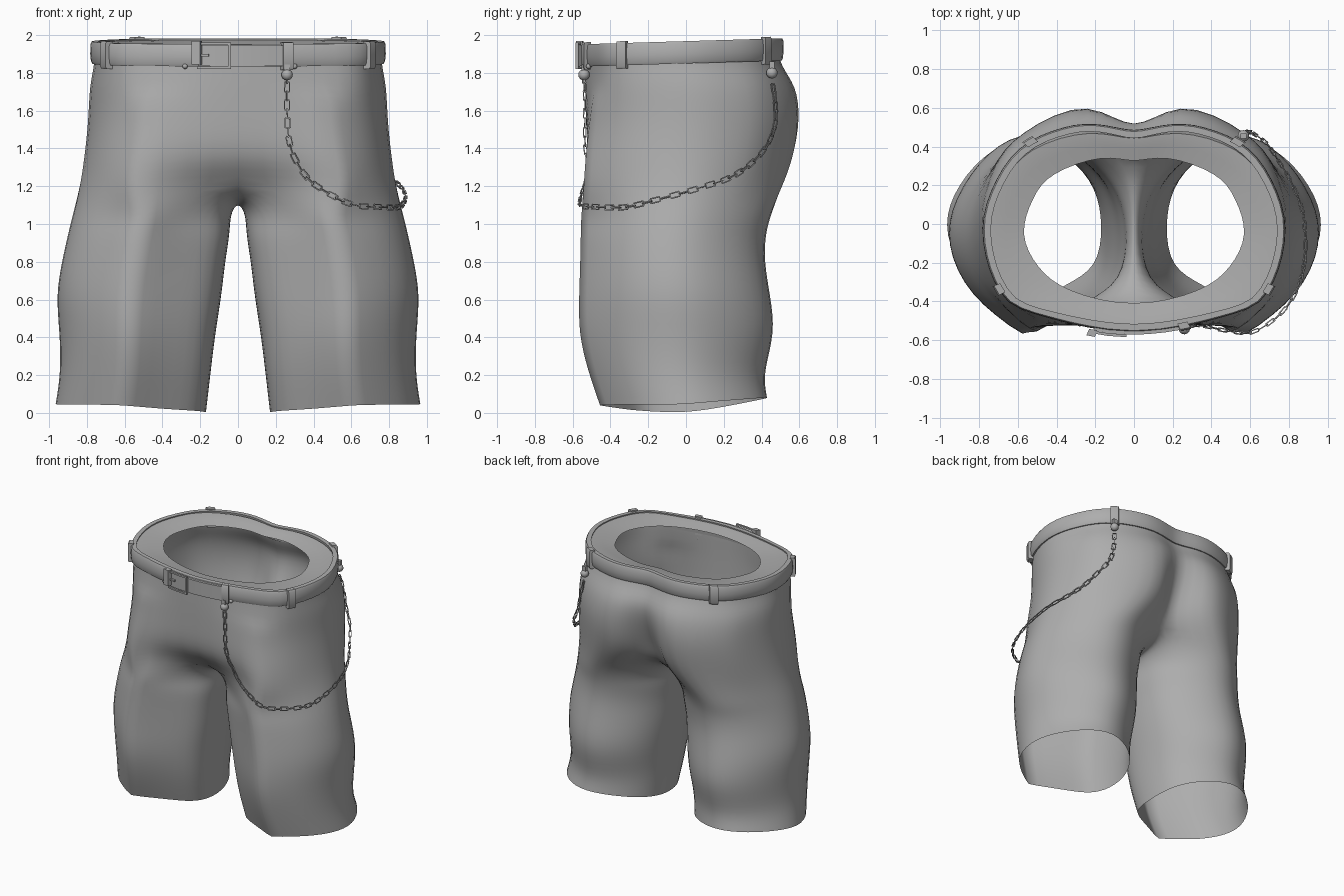
import bpy, bmesh, math
from mathutils import Vector, Matrix
from mathutils.bvhtree import BVHTree

if "Cube" in bpy.data.objects:
    bpy.data.objects.remove(bpy.data.objects["Cube"])

cloth = bpy.data.materials.new("grey cloth")
cloth.diffuse_color = (0.42, 0.42, 0.42, 1)
cloth.use_nodes = True
cloth.node_tree.nodes["Principled BSDF"].inputs["Base Color"].default_value = cloth.diffuse_color


def finish(name, bm, angle=40):
    bmesh.ops.recalc_face_normals(bm, faces=bm.faces)
    me = bpy.data.meshes.new(name)
    bm.to_mesh(me)
    bm.free()
    ob = bpy.data.objects.new(name, me)
    bpy.context.collection.objects.link(ob)
    me.materials.append(cloth)
    bpy.ops.object.select_all(action='DESELECT')
    bpy.context.view_layer.objects.active = ob
    ob.select_set(True)
    bpy.ops.object.shade_smooth_by_angle(angle=math.radians(angle))
    return ob


# ---- Shorts: half cage, front centre -> side -> back centre (+ inner thigh) ----
RIM = [(0, 0), (.57, .09), (.86, .25), (1, .48), (.91, .72), (.72, .89), (.3, 1), (0, 1)]
TORSO = [(0, 0), (.57, .01), (.87, .18), (1, .47), (.91, .72), (.72, .88), (.3, 1), (0, 1)]
LEG = [(.25, .15), (.56, 0), (.86, .2), (1, .45), (.96, .68), (.77, .9), (.5, 1), (.22, .9),
       (.05, .72), (0, .5), (.05, .28)]
HEM = [.02, .04, .045, .045, .06, .075, .08, .06, .03, .005, .01]
# z, outer x, front y, back y, front centre depth, back centre depth
torso_rows = [(1.935, .57, -.41, .34, 0, .98), (1.96, .755, -.54, .47, 0, .97),
              (1.84, .765, -.54, .51, 0, .96), (1.72, .785, -.535, .58, 0, .94),
              (1.55, .795, -.535, .603, .005, .89), (1.36, .815, -.545, .575, .035, .84)]
pleat = [None, (.45, -.455), (.45, -.46), (.46, -.48), (.49, -.508), (.52, -.53)]
# z, inner x, outer x, front y, back y
leg_rows = [(1.05, .035, .868, -.553, .45), (.94, .048, .895, -.557, .425),
            (.8, .068, .925, -.56, .42), (.62, .09, .95, -.565, .445),
            (.42, .12, .94, -.56, .46), (.22, .145, .938, -.515, .42), (.03, .17, .96, -.455, .43)]

rows = []
for k, (z, xo, yf, yb, f, b) in enumerate(torso_rows):
    row = []
    for j, (u, v) in enumerate(RIM if k == 0 else TORSO):
        v = f if j == 0 else b if j == 7 else v
        if j == 5 and k in (1, 2):
            u, v = .7, .91
        x, y = xo * u, yf + (yb - yf) * v
        if j == 1 and pleat[k]:
            x, y = pleat[k]
        row.append(Vector((x, y, z + (.03 * y if k < 2 else 0))))
    rows.append(row)
# crotch row: outside ring closed by the seam between the legs
row = []
for j in range(8):
    u, v = [(a + b) / 2 for a, b in zip(TORSO[j], LEG[j])]
    row.append(Vector((.84 * u, -.55 + 1.06 * v, 1.19)))
row[0], row[1], row[7] = Vector((0, -.385, 1.21)), Vector((.535, -.542, 1.19)), Vector((0, .33, 1.22))
rows.append(row + [Vector((0, y, z)) for y, z in ((.2, 1.14), (-.03, 1.095), (-.25, 1.125))])
for k, (z, xi, xo, yf, yb) in enumerate(leg_rows):
    rows.append([Vector((xi + (xo - xi) * u, yf + (yb - yf) * v, HEM[j] if k == 6 else z))
                 for j, (u, v) in enumerate(LEG)])

bm = bmesh.new()
grid = [[bm.verts.new(p) for p in r] for r in rows]
for r, (a, b) in enumerate(zip(grid, grid[1:])):
    for j in range(7 if r < 6 else 11):
        i = (j + 1) % 11
        bm.faces.new((a[j], b[j], b[i], a[i]))
crease = bm.edges.layers.float.new("crease_edge")
for j in range(7):
    bm.edges.get((grid[1][j], grid[1][j + 1]))[crease] = .8      # waist edge
for r in range(3, 13):
    bm.edges.get((grid[r][1], grid[r + 1][1]))[crease] = .6      # front pleat
shorts = finish("shorts", bm, 85)
mirror = shorts.modifiers.new("mirror", 'MIRROR')
mirror.merge_threshold = .0005
sub = shorts.modifiers.new("smooth", 'SUBSURF')
sub.levels = sub.render_levels = 2

# fit the cage so the smoothed surface passes through the rows
targets = [p.copy() for r in rows for p in r]
for _ in range(4):
    bpy.context.view_layer.update()
    ev = shorts.evaluated_get(bpy.context.evaluated_depsgraph_get())
    now = [ev.data.vertices[i].co.copy() for i in range(len(targets))]
    for v, t, c in zip(shorts.data.vertices, targets, now):
        v.co += (t - c) * .8
        if t.x == 0:
            v.co.x = 0
    shorts.data.update()
bpy.context.view_layer.update()
skin = BVHTree.FromObject(shorts, bpy.context.evaluated_depsgraph_get())


# ---- Belt: follows the waist ----
def waist(a, off, z):
    d = Vector((math.cos(a), math.sin(a), 0))
    hit = skin.ray_cast(Vector((0, -.03, 1.87)), d)[0]
    p = hit + d * off
    return Vector((p.x, p.y, z + .03 * p.y))


def strap(name, a0, a1, n, profile, closed=False):
    bm = bmesh.new()
    rings = []
    for i in range(n + (not closed)):
        a = a0 + (a1 - a0) * i / n
        rings.append([bm.verts.new(waist(a, o, z)) for o, z in profile])
    for i in range(n):
        a, b = rings[i], rings[(i + 1) % len(rings)]
        for j in range(len(profile)):
            k = (j + 1) % len(profile)
            bm.faces.new((a[j], a[k], b[k], b[j]))
    if not closed:
        bm.faces.new(rings[0])
        bm.faces.new(rings[-1][::-1])
    return finish(name, bm)


def ang(x, y=-.55):
    return math.atan2(y + .03, x)


def block(name, x0, x1, lo, hi, z0, z1):
    strap(name, ang(x0), ang(x1), 6, [(lo, z1), (hi, z1), (hi, z0), (lo, z0)])


strap("belt", 0, math.tau, 72,
      [(-.02, 1.968), (.014, 1.968), (.021, 1.955), (.023, 1.9), (.019, 1.863), (.012, 1.85),
       (-.005, 1.85)], True)
block("belt_tongue", -.21, .24, .018, .036, 1.852, 1.962)
block("buckle_bar", -.235, -.19, .03, .066, 1.862, 1.985)
block("buckle_top", -.235, -.04, .036, .05, 1.965, 1.978)
block("buckle_bottom", -.21, -.04, .036, .05, 1.838, 1.85)
block("buckle_side", -.05, -.036, .036, .05, 1.838, 1.978)
block("buckle_prong", -.21, -.15, .036, .05, 1.905, 1.917)

for i, (x, y) in enumerate([(.68, -.33), (-.68, -.33), (.26, -.53), (.53, .42), (-.53, .42)]):
    a, w = ang(x, y), .027 / math.hypot(x, y)
    strap("belt_loop_%d" % (i + 1), a - w, a + w, 2,
          [(0, 1.978), (.034, 1.978), (.042, 1.965), (.042, 1.845), (.034, 1.832), (0, 1.832)])

# ---- Studs ----
bm = bmesh.new()
for x, y, z, r in ((.26, -.54, 1.79, .03), (.565, .455, 1.80, .03),
                   (.3, -.515, 1.835, .014), (-.28, -.515, 1.835, .014)):
    bmesh.ops.create_uvsphere(bm, u_segments=12, v_segments=8, radius=r,
                              matrix=Matrix.Translation((x, y, z)))
for loc in ((.26, -.54, 1.825), (.565, .455, 1.84)):
    bmesh.ops.create_cube(bm, size=1, matrix=Matrix.Translation(loc) @ Matrix.Diagonal((.03, .025, .04, 1)))
finish("chain_studs", bm)

# ---- Chain: rectangular links along a drooping path ----
path = [Vector(p) for p in (
    (.26, -.54, 1.77), (.26, -.53, 1.6), (.27, -.52, 1.45), (.31, -.52, 1.33), (.38, -.53, 1.23),
    (.5, -.555, 1.15), (.62, -.555, 1.10), (.76, -.46, 1.09), (.85, -.32, 1.09), (.885, -.15, 1.13),
    (.88, 0, 1.17), (.86, .1, 1.2), (.81, .22, 1.24), (.75, .32, 1.3), (.69, .41, 1.39),
    (.62, .465, 1.5), (.59, .475, 1.62), (.565, .455, 1.77))]
fine = []
for i in range(len(path) - 1):
    p0, p1, p2, p3 = path[max(i - 1, 0)], path[i], path[i + 1], path[min(i + 2, len(path) - 1)]
    for s in range(12):
        t = s / 12
        p = .5 * (2 * p1 + (p2 - p0) * t + (2 * p0 - 5 * p1 + 4 * p2 - p3) * t * t
                  + (3 * p1 - p0 - 3 * p2 + p3) * t ** 3)
        loc, nor = skin.find_nearest(p)[:2]
        if nor.dot(Vector((loc.x, loc.y, 0))) < 0:
            nor = -nor
        if (p - loc).dot(nor) < .012:
            p = loc + nor * .012
        fine.append((p, nor))
bm = bmesh.new()
last, count = None, 0
for (p, nor), (q, _) in zip(fine, fine[1:]):
    if last is not None and (p - last).length < .042:
        continue
    last, count = p, count + 1
    d = (q - p).normalized()
    side = d.cross(nor).normalized()
    up = side.cross(d)
    if count % 2:
        side, up = up, -side
    m = Matrix((d, side, up)).transposed().to_4x4()
    m.translation = p
    L, W, T = (.052, .026, .006) if count % 2 == 0 else (.05, .015, .006)
    for c, s in (((0, W / 2, 0), (L, T, T)), ((0, -W / 2, 0), (L, T, T)),
                 ((L / 2, 0, 0), (T, W, T)), ((-L / 2, 0, 0), (T, W, T))):
        bmesh.ops.create_cube(bm, size=1, matrix=m @ Matrix.Translation(c) @ Matrix.Diagonal((*s, 1)))
finish("chain", bm)
